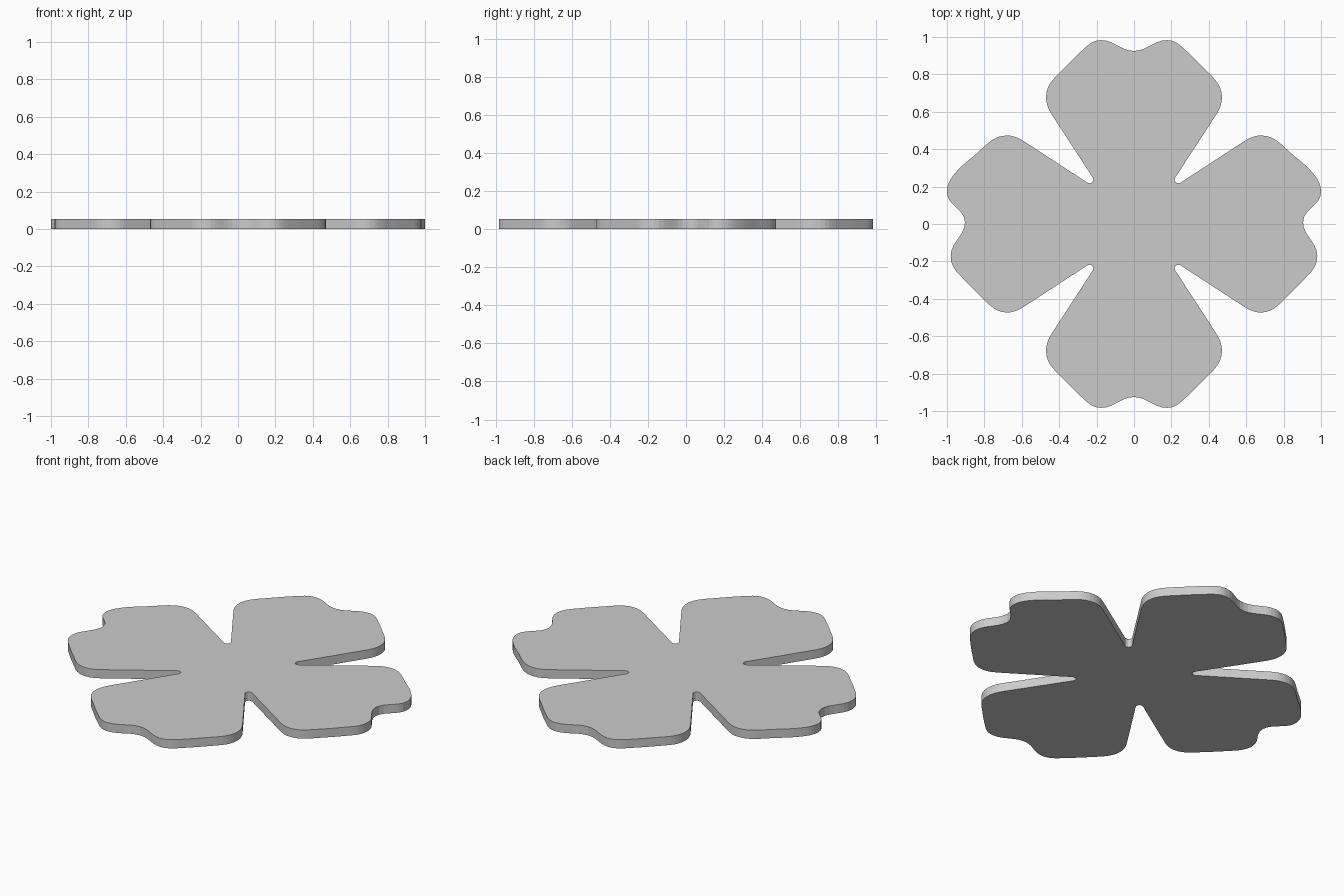
import bpy, bmesh
from math import radians, cos, sin
from mathutils import Vector
from mathutils.geometry import interpolate_bezier

if "Cube" in bpy.data.objects:
    bpy.data.objects.remove(bpy.data.objects["Cube"])

THICK = 0.052
# Upper-right outline as (x, y, travel direction in degrees), clockwise
UPPER = [(0, .925, 0), (.175, .983, 0), (.27, .935, -43), (.38, .827, -46),
         (.47, .68, -90), (.43, .57, -123), (.24, .278, -123),
         (.223, .223, -45),
         (.278, .24, 33), (.57, .43, 33), (.68, .473, 0), (.827, .39, -43),
         (.945, .285, -48), (1.0, .17, -90), (.904, .01, -90)]
# Lower-right outline: side petal's lower lobe, then the upper points flipped
LOWER = [(.98, -.17, -90), (.935, -.27, -134), (.827, -.38, -137)]
LOWER += [(x, -y, 180 - a) for x, y, a in reversed(UPPER[:11])]
# flipping and reversing travel: direction (dx, dy) -> (-dx, dy)
KNOTS = UPPER + LOWER


def sample(knots, steps=7):
    pts = []
    for (x0, y0, a0), (x1, y1, a1) in zip(knots, knots[1:]):
        p, q = Vector((x0, y0, 0)), Vector((x1, y1, 0))
        h = (q - p).length * 0.38
        d0 = Vector((cos(radians(a0)), sin(radians(a0)), 0)) * h
        d1 = Vector((cos(radians(a1)), sin(radians(a1)), 0)) * h
        pts += interpolate_bezier(p, p + d0, q - d1, q, steps + 1)[:-1]
    return pts + [Vector((knots[-1][0], knots[-1][1], 0))]


# Full outline: right half plus its mirror image
right = sample(KNOTS)
left = [Vector((-p.x, p.y, 0)) for p in reversed(right[1:-1])]

# Flat petal plate, extruded upward
bm = bmesh.new()
face = bm.faces.new([bm.verts.new(p) for p in right + left])
top = bmesh.ops.extrude_face_region(bm, geom=[face], use_keep_orig=True)
bmesh.ops.translate(bm, vec=(0, 0, THICK),
                    verts=[v for v in top["geom"] if isinstance(v, bmesh.types.BMVert)])
bmesh.ops.recalc_face_normals(bm, faces=bm.faces)
mesh = bpy.data.meshes.new("petal_plate")
bm.to_mesh(mesh)
bm.free()
plate = bpy.data.objects.new("petal_plate", mesh)
bpy.context.collection.objects.link(plate)
